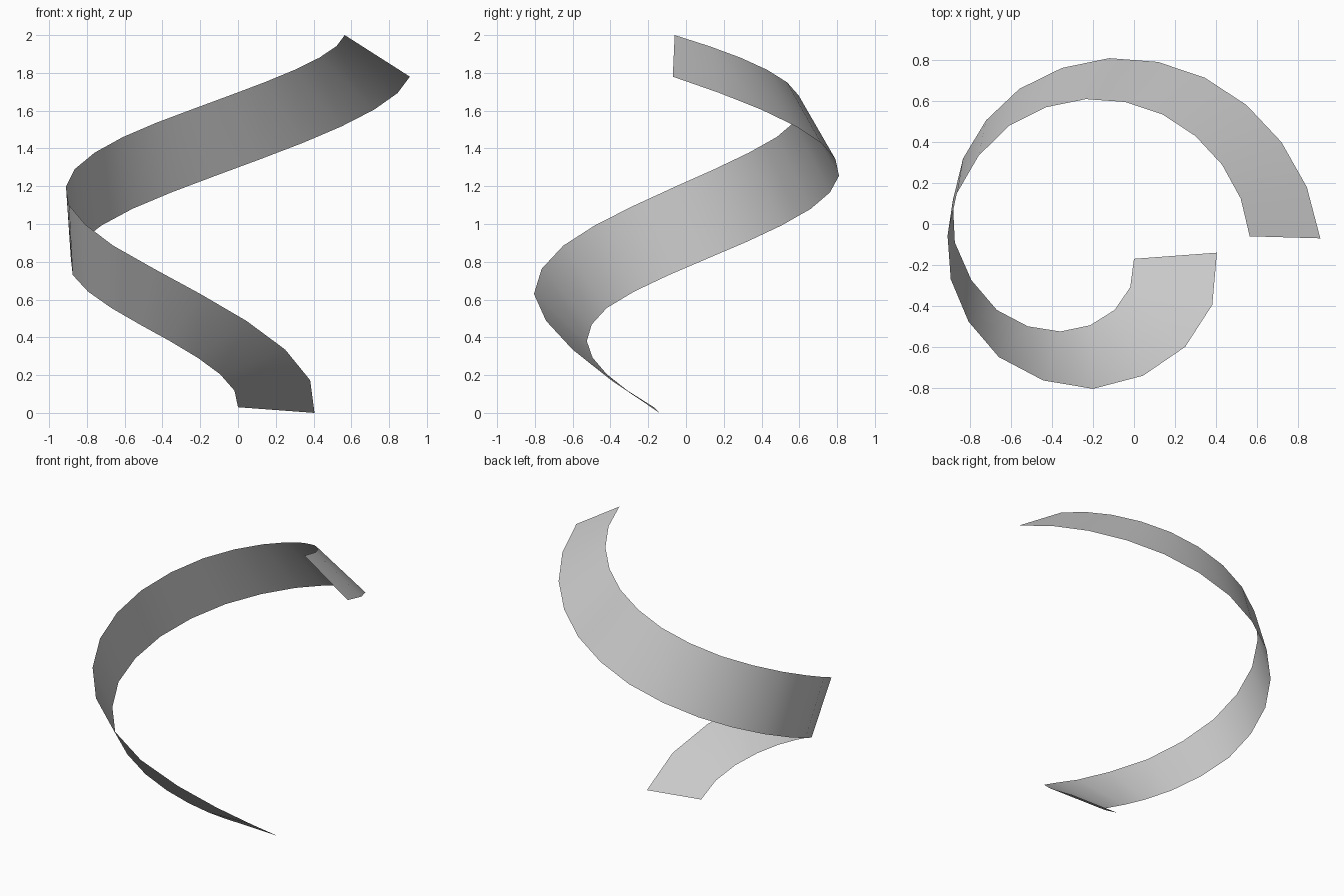
import bpy
import bmesh
from mathutils import Vector

cube = bpy.data.objects.get("Cube")
if cube:
    bpy.data.objects.remove(cube, do_unlink=True)

# Key points of the two rails, every second rung of the ribbon
START_HEIGHT, RISE = 0.03, 0.175
lower_plan = [(0, -.17), (-.095, -.42), (-.36, -.525), (-.67, -.42),
              (-.875, -.09), (-.835, .32), (-.56, .66), (-.12, .81),
              (.345, .715), (.72, .4), (.91, -.07)]
lower_keys = [Vector((x, y, START_HEIGHT + RISE * i))
              for i, (x, y) in enumerate(lower_plan)]
upper_keys = [Vector(p) for p in (
    (.405, -.14, 0), (.25, -.6, .335), (-.2, -.805, .63), (-.66, -.65, .885),
    (-.895, -.27, 1.1), (-.865, .15, 1.29), (-.61, .48, 1.46),
    (-.235, .61, 1.61), (.14, .535, 1.75), (.43, .29, 1.88), (.565, -.06, 2))]


def extend(a, b, c, d):
    """Continue a cubic run of four points one step beyond the first."""
    return 4 * a - 6 * b + 4 * c - d


def smooth_rail(keys):
    """Insert one cubic midpoint between each pair of keys."""
    padded = [extend(*keys[:4])] + keys + [extend(*keys[:-5:-1])]
    rail = []
    for before, start, end, after in zip(padded, padded[1:], padded[2:], padded[3:]):
        rail += [start, (9 * (start + end) - before - after) / 16]
    return rail + [keys[-1]]


def make_material(name, colour):
    material = bpy.data.materials.new(name)
    material.use_nodes = True
    material.diffuse_color = colour
    shader = next(n for n in material.node_tree.nodes if n.type == 'BSDF_PRINCIPLED')
    shader.inputs["Base Color"].default_value = colour
    return material


# Single-sided sheet spanning the two rails
bm = bmesh.new()
rungs = [(bm.verts.new(low), bm.verts.new(high))
         for low, high in zip(smooth_rail(lower_keys), smooth_rail(upper_keys))]
for (low, high), (next_low, next_high) in zip(rungs, rungs[1:]):
    face = bm.faces.new((low, high, next_high, next_low))
    face.smooth = True
bm.normal_update()
if bm.faces[:][0].normal.z < 0:
    bmesh.ops.reverse_faces(bm, faces=bm.faces[:])

mesh = bpy.data.meshes.new("spiral_ribbon")
bm.to_mesh(mesh)
bm.free()
mesh.materials.append(make_material("light grey", (0.6, 0.6, 0.6, 1)))
ribbon = bpy.data.objects.new("spiral_ribbon", mesh)
bpy.context.collection.objects.link(ribbon)
